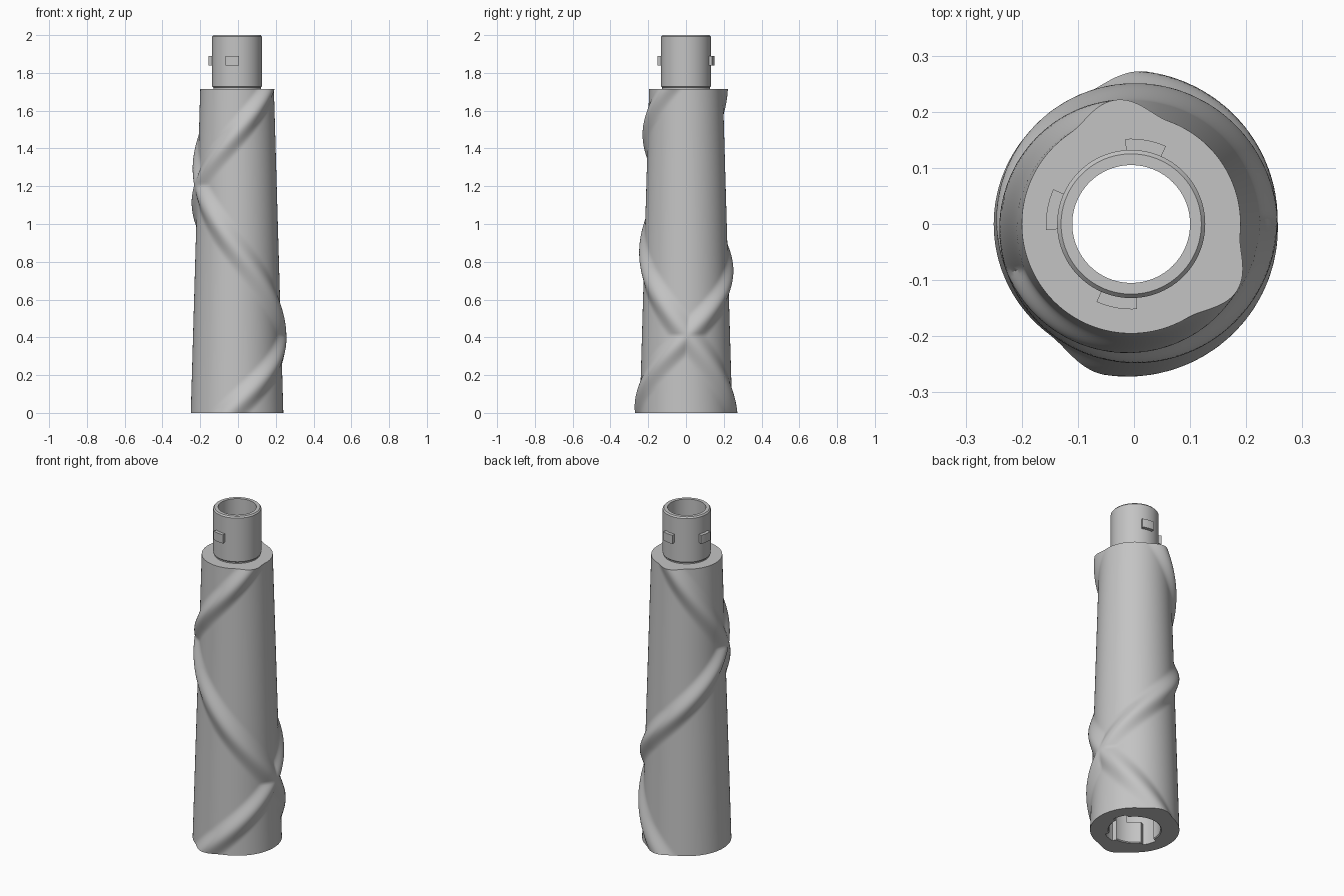
import bpy, bmesh, math

if "Cube" in bpy.data.objects:
    bpy.data.objects.remove(bpy.data.objects["Cube"], do_unlink=True)

CX = -0.005          # axis of the tube
BODY_H = 1.715
BORE = 0.105
RIDGE_H = 0.028
RIDGE_HALF = 27      # degrees

grey = bpy.data.materials.new("light_grey")
grey.use_nodes = True
colour = (0.55, 0.55, 0.55, 1)
grey.diffuse_color = colour
bsdf = next(n for n in grey.node_tree.nodes if n.type == 'BSDF_PRINCIPLED')
bsdf.inputs["Base Color"].default_value = colour


def finish(name, bm):
    bmesh.ops.recalc_face_normals(bm, faces=bm.faces)
    mesh = bpy.data.meshes.new(name)
    bm.to_mesh(mesh)
    bm.free()
    mesh.materials.append(grey)
    obj = bpy.data.objects.new(name, mesh)
    bpy.context.collection.objects.link(obj)
    obj.location.x = CX
    bpy.ops.object.select_all(action='DESELECT')
    obj.select_set(True)
    bpy.context.view_layer.objects.active = obj
    bpy.ops.object.shade_smooth_by_angle(angle=math.radians(30))
    return obj


def turned_ring(name, rows, columns):
    """Closed ring from (radius function of degrees, z) rows."""
    bm = bmesh.new()
    grid = []
    for radius, z in rows:
        ring = []
        for c in range(columns):
            deg = 360 * c / columns
            a, r = math.radians(deg), radius(deg)
            ring.append(bm.verts.new((r * math.cos(a), r * math.sin(a), z)))
        grid.append(ring)
    for i, ring in enumerate(grid):
        after = grid[(i + 1) % len(grid)]
        for c in range(columns):
            d = (c + 1) % columns
            bm.faces.new((ring[c], ring[d], after[d], after[c]))
    return finish(name, bm)


def const(r):
    return lambda deg: r


def angle_gap(a, b):
    return abs((a - b + 180) % 360 - 180)


# Tapered grip with two counter-wound spiral ridges
def grip_radius(z):
    t = z / BODY_H
    base = 0.245 - 0.05 * t
    centres = (-100 + 428 * t, 85 - 348 * t)

    def radius(deg):
        gap = min(angle_gap(deg, c) for c in centres)
        if gap >= RIDGE_HALF:
            return base
        return base + RIDGE_H * 0.5 * (1 + math.cos(math.pi * gap / RIDGE_HALF))
    return radius


# Socket wall with L-shaped locking slots
SLOTS = (20, -70, -160)


def socket(entry, hook, wall=0.142):
    def radius(deg):
        for s in SLOTS:
            if entry and angle_gap(deg, s) <= 15:
                return 0.168
            if hook and angle_gap(deg, s + 30) <= 16:
                return 0.168
        return wall
    return radius


STEPS = 150
rows = [(grip_radius(BODY_H * i / STEPS), BODY_H * i / STEPS) for i in range(STEPS + 1)]
rows += [(const(BORE), BODY_H), (const(BORE), 0.28), (const(0.142), 0.28),
         (const(0.142), 0.2), (socket(True, True), 0.2),
         (socket(True, True), 0.13), (socket(True, False), 0.13),
         (socket(True, False), 0.005), (socket(True, False, 0.147), 0)]
turned_ring("grip_body", rows, 180)

# Connecting collar with softened rims
collar = [(BORE, 1.705), (0.126, 1.705), (0.126, 1.722), (0.132, 1.728),
          (0.132, 1.992), (0.125, 2.0), (BORE, 2.0)]
turned_ring("collar", [(const(r), z) for r, z in collar], 96)


# Locking lugs around the collar
def lug(name, centre, half=14, inner=0.128, outer=0.152, low=1.838, high=1.89):
    bm = bmesh.new()
    sections = []
    for i in range(9):
        a = math.radians(centre - half + 2 * half * i / 8)
        sections.append([bm.verts.new((r * math.cos(a), r * math.sin(a), z))
                         for r, z in ((inner, low), (outer, low), (outer, high), (inner, high))])
    for a, b in zip(sections, sections[1:]):
        for k in range(4):
            n = (k + 1) % 4
            bm.faces.new((a[k], a[n], b[n], b[k]))
    bm.faces.new(sections[0])
    bm.faces.new(sections[-1])
    return finish(name, bm)


for name, centre in (("back_lug", 80), ("right_lug", 170), ("front_lug", 260)):
    lug(name, centre)
